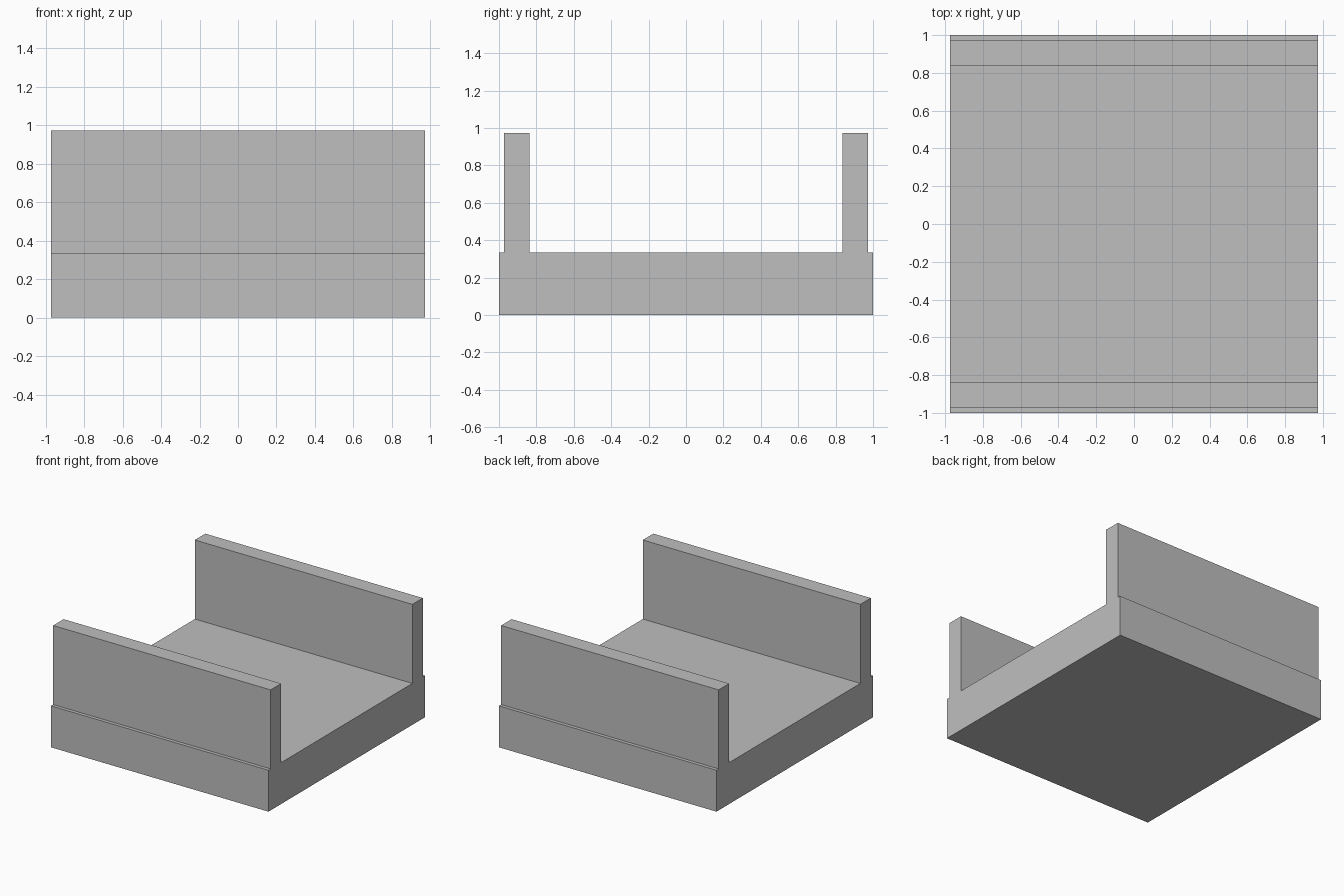
import bpy
import bmesh

cube = bpy.data.objects.get("Cube")
if cube:
    bpy.data.objects.remove(cube, do_unlink=True)

# Plain grey material
grey = bpy.data.materials.new("light_grey")
grey.use_nodes = True
colour = (0.52, 0.52, 0.52, 1)
grey.diffuse_color = colour
grey.node_tree.nodes["Principled BSDF"].inputs["Base Color"].default_value = colour

HALF_WIDTH = 0.973
BASE_HEIGHT = 0.335
WALL_TOP = 0.974
WALL_INNER, WALL_OUTER = 0.838, 0.972

# Half of the channel section (y, z), mirrored to give the whole section
half = [(1, 0), (1, BASE_HEIGHT), (WALL_OUTER, BASE_HEIGHT),
        (WALL_OUTER, WALL_TOP), (WALL_INNER, WALL_TOP), (WALL_INNER, BASE_HEIGHT)]
section = half + [(-y, z) for y, z in reversed(half)]

# Extrude the section across the width
bm = bmesh.new()
face = bm.faces.new([bm.verts.new((-HALF_WIDTH, y, z)) for y, z in section])
extruded = bmesh.ops.extrude_face_region(bm, geom=[face], use_keep_orig=True)
moved = [v for v in extruded["geom"] if isinstance(v, bmesh.types.BMVert)]
bmesh.ops.translate(bm, verts=moved, vec=(2 * HALF_WIDTH, 0, 0))
bmesh.ops.recalc_face_normals(bm, faces=bm.faces)

mesh = bpy.data.meshes.new("walled_channel")
bm.to_mesh(mesh)
bm.free()
mesh.materials.append(grey)
channel = bpy.data.objects.new("walled_channel", mesh)
bpy.context.collection.objects.link(channel)
